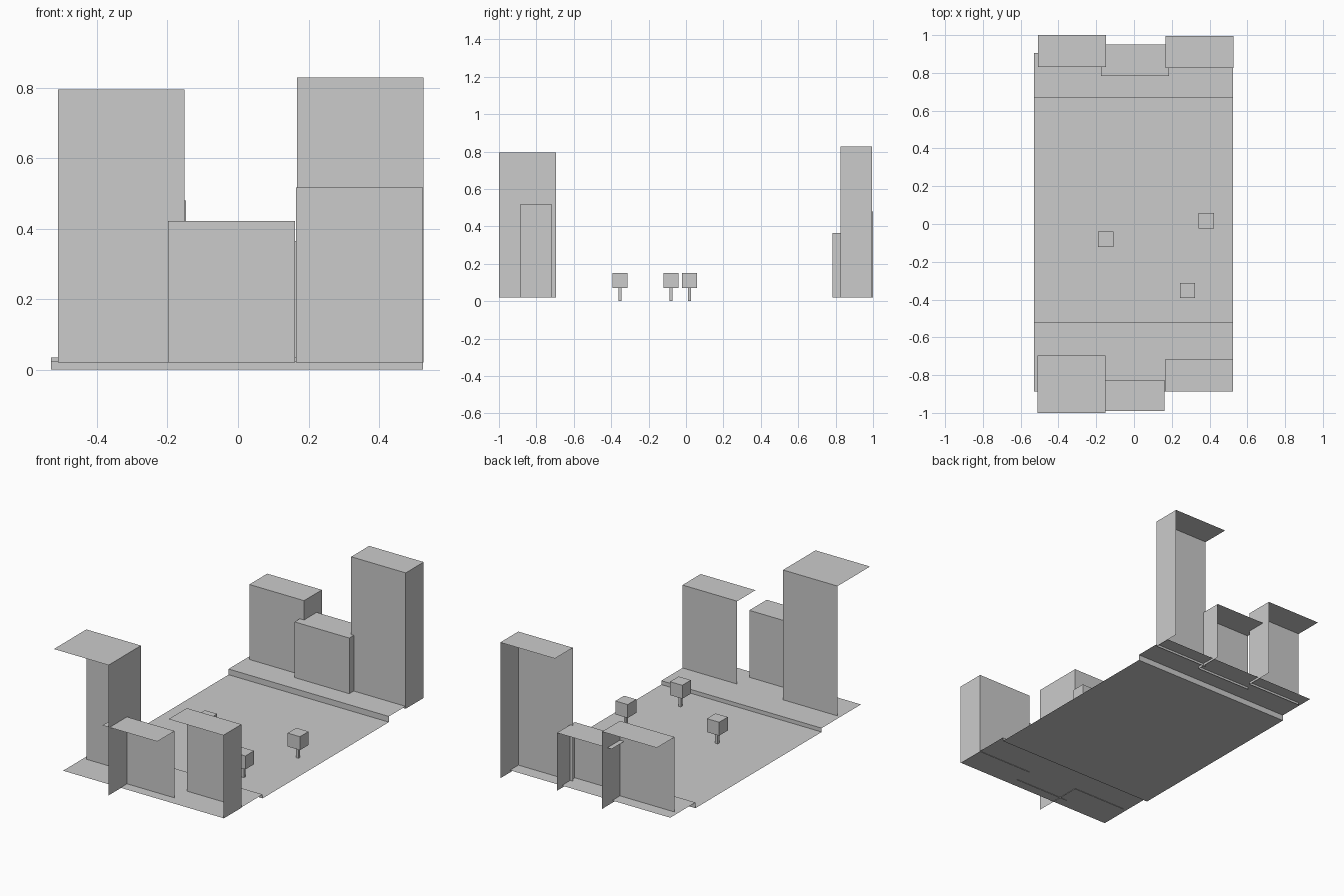
import bpy

if "Cube" in bpy.data.objects:
    bpy.data.objects.remove(bpy.data.objects["Cube"])


def mesh_object(name, verts, faces):
    mesh = bpy.data.meshes.new(name)
    mesh.from_pydata(verts, [], faces)
    mesh.update()
    obj = bpy.data.objects.new(name, mesh)
    bpy.context.collection.objects.link(obj)
    return obj


def street(name, x0, x1, profile):
    """Sweep an open (y, z) profile across the width of the block."""
    verts = [(x, y, z) for y, z in profile for x in (x0, x1)]
    faces = [(2 * i, 2 * i + 1, 2 * i + 3, 2 * i + 2) for i in range(len(profile) - 1)]
    return mesh_object(name, verts, faces)


def building(name, x0, x1, y_street, y_rear, top, side=True, base=0.02):
    """Open set-piece building: street facade, roof sheet, right-hand wall."""
    verts = [(x, y, z) for z in (base, top) for y in (y_street, y_rear) for x in (x0, x1)]
    facade, roof, wall = (0, 1, 5, 4), (4, 5, 7, 6), (1, 3, 7, 5)
    if y_street > y_rear:            # front row looks towards +y
        facade, roof = facade[::-1], roof[::-1]
        wall = wall[::-1]
    if not side:                     # drop the rear ground corners with the wall
        return mesh_object(name, verts[:2] + verts[4:], [tuple(i if i < 2 else i - 2 for i in f) for f in (facade, roof)])
    verts.pop(2)
    return mesh_object(name, verts, [tuple(i if i < 2 else i - 1 for i in f) for f in (facade, roof, wall)])


def box(name, x, y, z0, z1, width):
    bpy.ops.mesh.primitive_cube_add(size=1, location=(x, y, (z0 + z1) / 2))
    obj = bpy.context.object
    obj.name = name
    obj.scale = (width, width, z1 - z0)
    return obj


# Road with a raised sidewalk and curb on each side
street("road_and_sidewalks", -0.53, 0.525,
       [(-0.887, 0.023), (-0.518, 0.023), (-0.518, 0), (0.668, 0), (0.668, 0.034), (0.905, 0.034)])

# Front row of buildings
building("front_left_building", -0.511, -0.152, -0.695, -1.0, 0.795)
building("front_middle_building", -0.198, 0.162, -0.826, -0.99, 0.421, side=False)
building("front_right_building", 0.165, 0.525, -0.717, -0.888, 0.516)

# Back row of buildings
building("back_left_building", -0.508, -0.148, 0.832, 1.0, 0.48)
building("back_middle_building", -0.176, 0.184, 0.783, 0.95, 0.365)
building("back_right_building", 0.167, 0.526, 0.825, 0.994, 0.828)

# Street trees
for x, y in [(-0.15, -0.08), (0.383, 0.018), (0.283, -0.352)]:
    box("tree_trunk", x, y, 0, 0.075, 0.016)
    box("tree_crown", x, y, 0.07, 0.15, 0.081)
